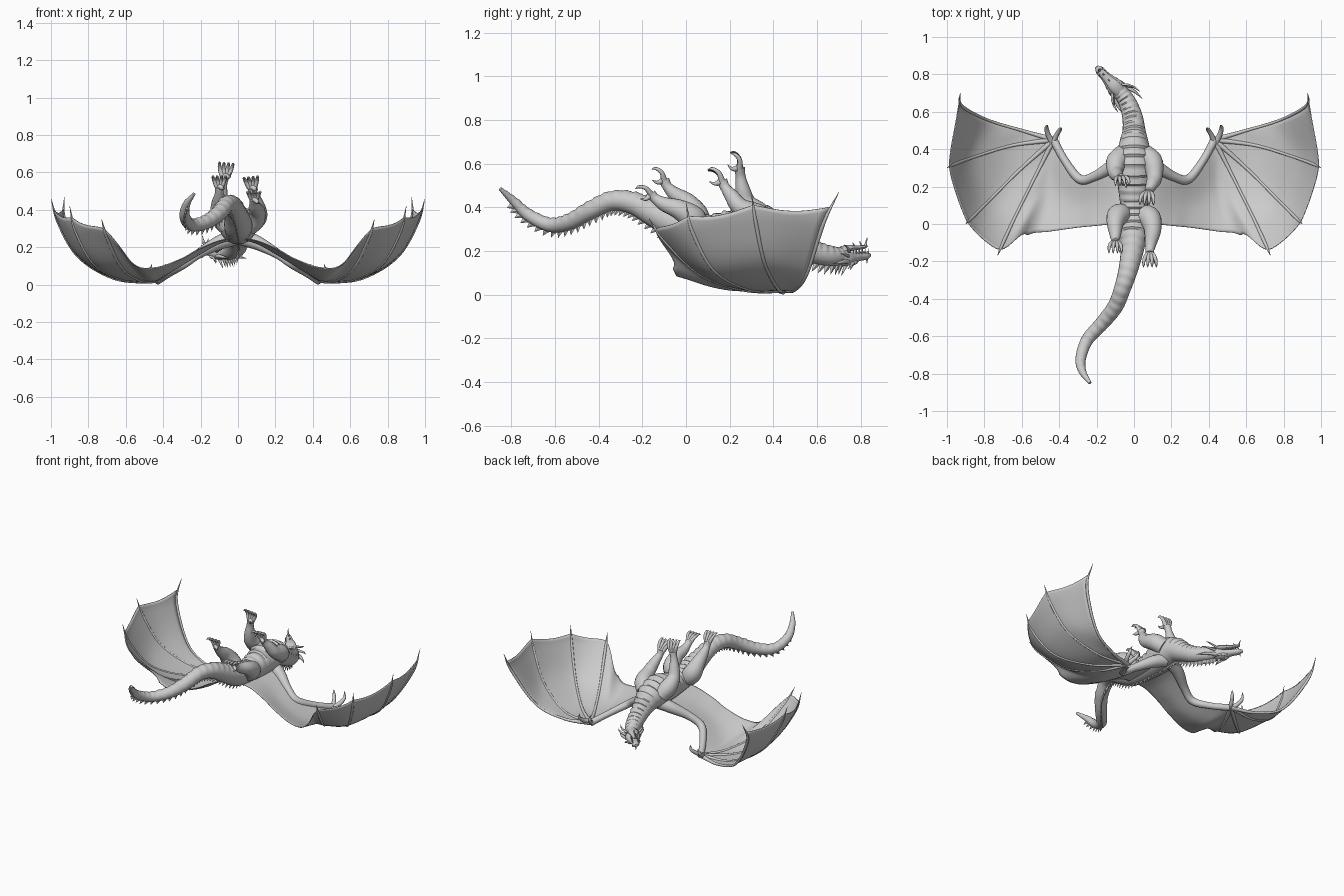
import bpy, bmesh, math
from mathutils import Vector

cube = bpy.data.objects.get("Cube")
if cube:
    bpy.data.objects.remove(cube)

grey = bpy.data.materials.new("stone grey")
grey.use_nodes = True
grey.diffuse_color = (0.6, 0.6, 0.6, 1)
grey.node_tree.nodes["Principled BSDF"].inputs["Base Color"].default_value = (0.6, 0.6, 0.6, 1)


def finish(name, bm, angle=50):
    bmesh.ops.recalc_face_normals(bm, faces=bm.faces)
    mesh = bpy.data.meshes.new(name)
    bm.to_mesh(mesh)
    bm.free()
    mesh.materials.append(grey)
    obj = bpy.data.objects.new(name, mesh)
    bpy.context.collection.objects.link(obj)
    bpy.ops.object.select_all(action='DESELECT')
    obj.select_set(True)
    bpy.context.view_layer.objects.active = obj
    bpy.ops.object.shade_smooth_by_angle(angle=math.radians(angle))
    return obj


def at(pts, t):
    """Point at 0..1 on a smooth curve through pts."""
    n = len(pts) - 1
    f = min(max(t, 0), 1) * n
    i = min(int(f), n - 1)
    f -= i
    b, c = Vector(pts[i]), Vector(pts[i + 1])
    a = Vector(pts[i - 1]) if i > 0 else b * 2 - c
    d = Vector(pts[i + 2]) if i + 2 <= n else c * 2 - b
    return (b * 2 + (c - a) * f + (a * 2 - b * 5 + c * 4 - d) * f ** 2
            + (b * 3 - a - c * 3 + d) * f ** 3) / 2


def add_tube(bm, pts, n=16, sides=12, squash=1.0, plates=0, ref=None):
    """Sweep a round section along x, y, z, radius points."""
    span = Vector(pts[-1][:3]) - Vector(pts[0][:3])
    if ref is None:
        ref = Vector((0, 0, 0))
        ref[min(range(3), key=lambda k: abs(span[k]))] = 1
    rings = []
    for i in range(n + 1):
        t = i / n
        p = at(pts, t)
        d = (at(pts, t + 0.01) - at(pts, t - 0.01)).xyz.normalized()
        u = (ref - d * ref.dot(d)).normalized()
        v = d.cross(u)
        ring = []
        for k in range(sides):
            a = math.tau * k / sides
            r = max(p.w, 0.001)
            if plates and math.sin(a) < -0.3:      # overlapping belly plates
                r *= 1.05 - 0.11 * (i % plates) / (plates - 1)
            ring.append(bm.verts.new(p.xyz + u * r * math.cos(a) + v * r * squash * math.sin(a)))
        rings.append(ring)
    for a, b in zip(rings, rings[1:]):
        for k in range(sides):
            j = (k + 1) % sides
            bm.faces.new((a[k], a[j], b[j], b[k]))
    bm.faces.new(rings[0])
    bm.faces.new(rings[-1])


def tube(name, pts, **kw):
    bm = bmesh.new()
    add_tube(bm, pts, **kw)
    return finish(name, bm)


# Tail, torso and neck in one sweep, belly upward
BODY = [(-.235, -.85, .485, .008), (-.275, -.79, .43, .02), (-.285, -.72, .365, .028),
        (-.25, -.62, .32, .033), (-.17, -.53, .335, .038), (-.10, -.44, .385, .042),
        (-.06, -.34, .43, .045), (-.03, -.24, .42, .052), (-.01, -.14, .37, .062),
        (0, -.03, .32, .076), (0, .08, .295, .072), (0, .2, .30, .086),
        (0, .32, .315, .10), (0, .42, .295, .082), (0, .5, .245, .062),
        (-.01, .58, .20, .054), (-.04, .66, .178, .046), (-.085, .72, .178, .038)]
tube("body", BODY, n=176, sides=24, plates=4, ref=Vector((1, 0, 0)))

# Row of back spines pointing down
bm = bmesh.new()
for i in range(56):
    t = 0.07 + 0.92 * i / 55
    p = at(BODY, t)
    d = (at(BODY, t + .01) - at(BODY, t - .01)).xyz.normalized()
    down = (Vector((0, 0, -1)) + d * d.z).normalized()
    length = 0.024 + 0.022 * max(0, t - 0.65) / 0.35
    base = p.xyz + down * p.w * 0.85
    tip = base + down * (length + p.w * .15) - d * 0.018
    s = d.cross(down) * 0.007
    quad = [bm.verts.new(base + o) for o in (d * 0.02, s, d * -0.02, -s)]
    top = bm.verts.new(tip)
    bm.faces.new(quad)
    for k in range(4):
        bm.faces.new((quad[k], quad[(k + 1) % 4], top))
finish("back_spines", bm, 20)

# Head: skull below, jaw above
neck_end = Vector((-.07, .70, .178))
fwd = Vector((-.68, .73, 0)).normalized()
out = Vector((fwd.y, -fwd.x, 0))
up = Vector((0, 0, 1))


def hp(f, s, h, r):
    return (*(neck_end + fwd * f + out * s + up * h), r)


tube("skull", [hp(-.02, 0, -.005, .036), hp(.03, 0, -.012, .047), hp(.075, 0, -.012, .038),
               hp(.12, 0, -.004, .027), hp(.165, 0, 0, .024), hp(.192, 0, .004, .01)],
     n=24, sides=16, squash=.75, ref=out)
tube("lower_jaw", [hp(0, 0, .02, .03), hp(.05, 0, .034, .033), hp(.10, 0, .036, .023),
                   hp(.15, 0, .04, .018), hp(.175, 0, .045, .006)],
     n=20, sides=12, squash=.5, ref=out)

# Horns, cheek spikes, brows, chin and nose spikes
bm = bmesh.new()
for s in (1, -1):
    for f, w, h, back, spread, rise, r in (
            (.02, .034, -.025, .12, .03, -.012, .012), (.02, .04, 0, .085, .04, .01, .009),
            (.03, .036, .022, .065, .035, .03, .008), (.06, .033, -.03, .05, .015, -.03, .008)):
        add_tube(bm, [hp(f, s * w, h, r), hp(f - back * .5, s * (w + spread * .8), h + rise * .4, r * .7),
                      hp(f - back, s * (w + spread), h + rise, .001)], n=8, sides=8)
    add_tube(bm, [hp(.05, s * .034, -.03, .004), hp(.07, s * .03, -.03, .011),
                  hp(.1, s * .018, -.024, .004)], n=8, sides=8)
    for k in range(5):
        add_tube(bm, [hp(.09 + k * .019, s * .019, .008, .004), hp(.09 + k * .019, s * .018, .033, .001)],
                 n=2, sides=6)
for f, h, lean, rise, r in ((.165, .045, .012, .04, .007), (.14, .043, -.01, .025, .006),
                            (.10, .04, -.015, .022, .006), (.175, -.01, .0, -.025, .006),
                            (.09, -.03, -.02, -.035, .009), (.045, -.04, -.03, -.05, .01)):
    add_tube(bm, [hp(f, 0, h, r), hp(f + lean, 0, h + rise, .001)], n=3, sides=8)
finish("horns_and_teeth", bm)


# Legs with toes and claws
def leg(name, pts, toe_dir, size):
    bm = bmesh.new()
    add_tube(bm, pts, n=28, sides=16)
    hand = Vector(pts[-1][:3])
    d = Vector(toe_dir).normalized()
    curl = Vector((0, -1, -.3))
    curl = (curl - d * curl.dot(d)).normalized()
    side = d.cross(curl)
    for k in (-1.5, -.5, .5, 1.5):
        steps = ((0, .2, 0, .2), (.45, .42, -.08, .15), (.75, .5, .02, .12),
                 (.95, .52, .2, .09), (1, .53, .42, .012))
        toe = [(*(hand + (d * a + side * k * b * .62 + curl * c) * size), r * size) for a, b, c, r in steps]
        add_tube(bm, toe, n=12, sides=8)
    add_tube(bm, [(*hand, .018 * size / .07), (*(hand + (curl * .45 + d * .05 + side * .3) * size), .009),
                  (*(hand + (curl * .7 + d * .35 + side * .35) * size), .001)], n=8, sides=8)
    finish(name, bm)


leg("right_front_leg", [(-.06, .37, .32, .055), (-.095, .33, .37, .055), (-.10, .28, .42, .042),
                        (-.09, .26, .48, .034), (-.08, .25, .54, .023), (-.07, .245, .58, .025)],
    (.1, -.15, 1), .075)
leg("left_front_leg", [(.06, .37, .32, .055), (.10, .33, .36, .055), (.11, .25, .40, .042),
                       (.095, .21, .45, .033), (.08, .18, .49, .023), (.075, .165, .52, .025)],
    (-.1, -.5, .85), .075)
leg("right_hind_leg", [(-.05, .05, .31, .055), (-.085, .045, .36, .06), (-.10, .005, .42, .046),
                       (-.10, -.05, .46, .033), (-.10, -.085, .495, .023), (-.10, -.10, .525, .024)],
    (0, -.45, .9), .07)
leg("left_hind_leg", [(.05, .05, .31, .055), (.085, .03, .35, .06), (.10, -.03, .39, .046),
                      (.09, -.10, .415, .033), (.085, -.14, .44, .023), (.085, -.16, .46, .024)],
    (0, -.75, .66), .07)

# Wings
WRIST = (.43, .45, .022)
FINGERS = [[WRIST, (.52, .27, .022), (.62, .07, .09), (.70, -.10, .25), (.73, -.17, .35)],
           [WRIST, (.61, .29, .025), (.77, .13, .11), (.87, .03, .29), (.90, 0, .42)],
           [WRIST, (.65, .42, .03), (.85, .36, .145), (.96, .32, .33), (1, .30, .46)],
           [WRIST, (.60, .50, .025), (.78, .555, .10), (.92, .63, .33), (.93, .70, .47)]]
INNER = [[(0, .34, .25), (0, .17, .245), (0, 0, .25)],
         [(.10, .32, .225), (.10, .16, .22), (.10, 0, .235)],
         [(.21, .25, .165), (.21, .12, .16), (.21, -.01, .19)],
         [(.30, .24, .105), (.31, .11, .10), (.31, -.02, .135)],
         [(.37, .33, .06), (.41, .15, .045), (.45, -.04, .09)],
         [(.42, .43, .025), (.48, .19, .025), (.57, -.06, .12)]]
SECTIONS = INNER + FINGERS
ENDS = [1] * len(INNER) + [.86, .88, .9, .87]
ARM = [(.03, .34, .25, .045), (.11, .31, .22, .038), (.21, .255, .165, .026),
       (.29, .24, .11, .025), (.37, .34, .06, .021), (*WRIST, .022)]

for s, word in ((1, "left"), (-1, "right")):
    def flip(p):
        return (p[0] * s, *p[1:])

    # Membrane lofted across the sections, scalloped between fingers
    bm = bmesh.new()
    rows, per, steps = [], 8, 24
    for i in range((len(SECTIONS) - 1) * per + 1):
        g = i / per
        a = min(int(g), len(SECTIONS) - 2)
        f = g - a
        end = ENDS[a] * (1 - f) + ENDS[a + 1] * f
        if a >= len(INNER) - 1:
            end -= .05 * math.sin(math.pi * f)
        rows.append([bm.verts.new(flip(at([at(q, end * j / steps) for q in SECTIONS], g / (len(SECTIONS) - 1))))
                     for j in range(steps + 1)])
    for a, b in zip(rows, rows[1:]):
        for j in range(steps):
            bm.faces.new((a[j], a[j + 1], b[j + 1], b[j]))
    bmesh.ops.remove_doubles(bm, verts=bm.verts, dist=.0005)
    wing = finish(word + "_wing_membrane", bm, 80)
    solid = wing.modifiers.new("thickness", 'SOLIDIFY')
    solid.thickness = .005
    solid.offset = 0

    # Arm bone, finger bones and wrist claws
    tube(word + "_wing_arm", [flip(p) for p in ARM], n=36, sides=14)
    bm = bmesh.new()
    for q in FINGERS:
        radii = (.015, .009, .008, .009, .001)
        add_tube(bm, [flip((*p, r)) for p, r in zip(q, radii)], n=36, sides=10)
    for claw in ([(.43, .44, .025, .016), (.412, .48, .05, .013), (.395, .505, .075, .011), (.39, .51, .11, .001)],
                 [(.44, .44, .025, .017), (.46, .48, .045, .014), (.468, .515, .07, .011), (.46, .53, .11, .001)]):
        add_tube(bm, [flip(p) for p in claw], n=12, sides=8)
    finish(word + "_wing_fingers", bm)
